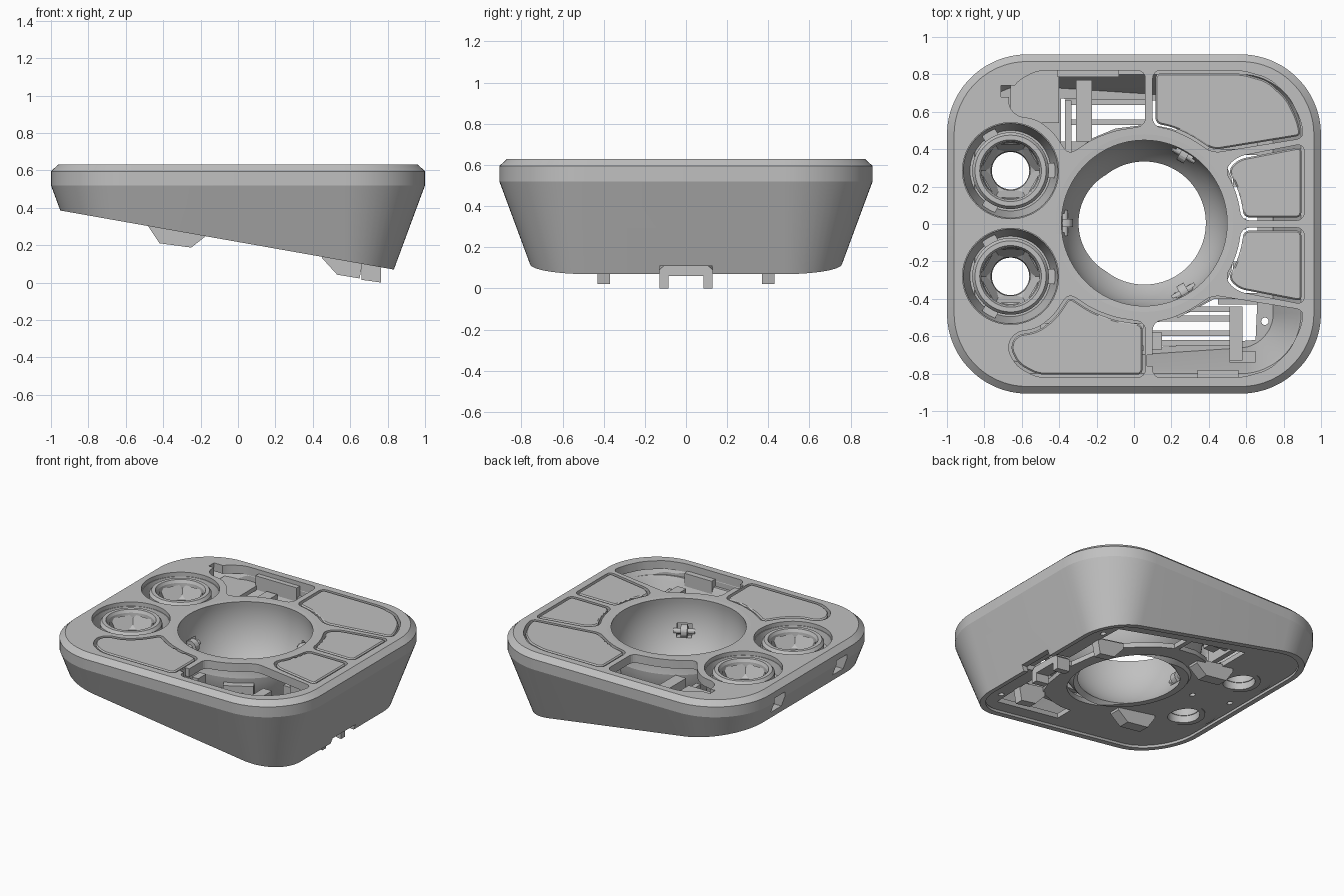
import bpy, bmesh, math
from mathutils import Matrix, Vector

cube = bpy.data.objects.get("Cube")
if cube:
    bpy.data.objects.remove(cube)

grey = bpy.data.materials.new("matte grey")
grey.use_nodes = True
COLOUR = (0.53, 0.53, 0.53, 1)
grey.diffuse_color = COLOUR
grey.node_tree.nodes["Principled BSDF"].inputs["Base Color"].default_value = COLOUR

TOP, UNDER = 0.63, 0.57
BALL = Vector((0.055, 0.005, 0))
KNOBS = [(-0.66, 0.285), (-0.66, -0.28)]
SLOPE = 0.177


def base_z(x):
    return 0.217 - SLOPE * x


def finish(name, bm):
    bmesh.ops.recalc_face_normals(bm, faces=bm.faces[:])
    mesh = bpy.data.meshes.new(name)
    bm.to_mesh(mesh)
    bm.free()
    mesh.materials.append(grey)
    ob = bpy.data.objects.new(name, mesh)
    bpy.context.collection.objects.link(ob)
    return ob


def prism(name, pts, lo, hi, axis="Z", radius=0, gap=0, edge=0):
    """Extruded outline with optional rounded corners, inset and top bevel."""
    bm = bmesh.new()
    face = bm.faces.new([bm.verts.new((a, b, 0)) for a, b in pts])
    if radius:
        bmesh.ops.bevel(bm, geom=bm.verts[:], offset=radius, segments=4,
                        profile=0.5, affect="VERTICES", clamp_overlap=True)
        face = bm.faces[:][0]
    if gap:
        rim = bmesh.ops.inset_region(bm, faces=[face], thickness=gap,
                                     use_boundary=True, use_even_offset=True)["faces"]
        bmesh.ops.delete(bm, geom=rim, context="FACES")
    out = bmesh.ops.extrude_face_region(bm, geom=bm.faces[:])["geom"]
    raised = {g for g in out if isinstance(g, bmesh.types.BMVert)}
    for v in bm.verts:
        v.co.z = hi if v in raised else lo
    if edge:
        top = [e for e in bm.edges if all(v in raised for v in e.verts)]
        bmesh.ops.bevel(bm, geom=top, offset=edge, segments=1, affect="EDGES")
    for v in bm.verts:
        a, b, c = v.co
        v.co = {"Z": (a, b, c), "Y": (a, c, b), "X": (c, a, b)}[axis]
    return finish(name, bm)


def box(name, x0, x1, y0, y1, z0, z1):
    return prism(name, [(x0, y0), (x1, y0), (x1, y1), (x0, y1)], z0, z1)


def loft(bm, rings, closed=False):
    pairs = list(zip(rings, rings[1:])) + ([(rings[-1], rings[0])] if closed else [])
    for a, b in pairs:
        for i in range(len(a)):
            j = (i + 1) % len(a)
            bm.faces.new((a[i], a[j], b[j], b[i]))
    if not closed:
        bm.faces.new(rings[0])
        bm.faces.new(rings[-1])


def disc(x, y, r, segs=64):
    return [(x + r * math.cos(math.tau * i / segs),
             y + r * math.sin(math.tau * i / segs)) for i in range(segs)]


def lathe(name, profile, centre, segs=64):
    bm = bmesh.new()
    loft(bm, [[bm.verts.new((x, y, z)) for x, y in disc(centre[0], centre[1], r, segs)]
              for r, z in profile], closed=True)
    return finish(name, bm)


def cut(ob, cutters):
    for c in cutters:
        c.hide_render = True
        m = ob.modifiers.new("cut", "BOOLEAN")
        m.operation, m.solver, m.object = "DIFFERENCE", "EXACT", c
        bpy.context.view_layer.objects.active = ob
        bpy.ops.object.modifier_apply(modifier=m.name)
        bpy.data.objects.remove(c)


def flip(pts):
    return [(x, -y) for x, y in pts]


def around_ball(ob, angle):
    ob.data.transform(Matrix.Translation(BALL) @ Matrix.Rotation(angle, 4, "Z"))
    return ob


# Rounded rectangle at a height, or lying on the sloping base
def ring(bm, wall, z=None, lift=0):
    verts = []
    for i in range(64):
        quarter, step = divmod(i, 16)
        t = math.radians(90) * (quarter + step / 15)
        sx, sy = (1, -1, -1, 1)[quarter], (1, 1, -1, -1)[quarter]
        d = 0
        for _ in range(8):
            r = 0.43 - wall - d
            x, y = 0.57 * sx + r * math.cos(t), 0.477 * sy + r * math.sin(t)
            h = base_z(x) + lift if z is None else z
            d = max(0, 0.37 * (0.52 - h))
        verts.append(bm.verts.new((x, y, h)))
    return verts


# Housing: tapering tub with a rebated open base
bm = bmesh.new()
loft(bm, [ring(bm, 0.038, TOP), ring(bm, 0, 0.595), ring(bm, 0, 0.52), ring(bm, 0),
          ring(bm, 0.04), ring(bm, 0.04, lift=0.055), ring(bm, 0.115, lift=0.055),
          ring(bm, 0.115, 0.5), ring(bm, 0.085, UNDER)])
housing = finish("housing", bm)

# Outlines of the key openings
large = [(0.1, 0.82), (0.58, 0.82), (0.72, 0.78), (0.83, 0.68), (0.89, 0.56),
         (0.91, 0.46), (0.42, 0.38), (0.3, 0.46), (0.2, 0.505), (0.1, 0.525)]
small = [(0.91, 0.43), (0.91, 0.02), (0.575, 0.02), (0.56, 0.12), (0.53, 0.21),
         (0.485, 0.29), (0.55, 0.36)]
thumb = [(0.06, -0.82), (-0.52, -0.82), (-0.63, -0.76), (-0.68, -0.66), (-0.64, -0.58),
         (-0.52, -0.56), (-0.43, -0.49), (-0.35, -0.37), (-0.22, -0.455),
         (-0.1, -0.5), (0.06, -0.525)]
keys = {"back_key": large, "side_key_back": small,
        "side_key_front": flip(small), "front_key": thumb}
openings = list(keys.values()) + [flip(large), flip(thumb)]

cutters = [prism("opening", p, 0.53, 0.7, radius=0.04) for p in openings]
cutters.append(prism("ball_opening", disc(BALL.x, BALL.y, 0.475, 96), 0.5, 0.7))
for x, y in KNOBS:
    cutters.append(prism("knob_opening", disc(x, y, 0.257), 0.43, 0.7))
    cutters.append(box("side_slot", -1.1, -0.85, y * 1.25 - 0.06, y * 1.25 + 0.06, 0.44, 0.55))
cutters.append(box("rim_notch", 0.6, 1, -0.13, 0.13, -0.1, 0.11))
cutters.append(box("clip_slot_back", -0.71, -0.64, 0.68, 0.74, 0.55, 0.7))
cutters.append(box("clip_slot_front", 0.07, 0.12, -0.76, -0.7, 0.55, 0.7))
cut(housing, cutters)

# Sloping base plate with openings for the ball, knobs and switches
bm = bmesh.new()
loft(bm, [ring(bm, 0.045, lift=0.02), ring(bm, 0.045, lift=0.055)])
base_plate = finish("base_plate", bm)
back_gap = [(-0.39, 0.4), (-0.39, 0.67), (0.06, 0.66), (0.06, 0.53), (-0.1, 0.51),
            (-0.22, 0.46), (-0.34, 0.37)]
front_gap = [(0.1, -0.53), (0.1, -0.66), (0.65, -0.62), (0.66, -0.4), (0.43, -0.4),
             (0.3, -0.47), (0.2, -0.51)]
side_gap = [(0.56, 0.03), (0.66, 0.03), (0.66, 0.37), (0.47, 0.37), (0.52, 0.25)]
holes = [back_gap, front_gap, flip(front_gap), side_gap, flip(side_gap),
         disc(BALL.x, BALL.y, 0.4, 96)]
holes += [disc(x, y, 0.105) for x, y in KNOBS]
holes += [disc(x, y, 0.02, 16) for x, y in ((0.7, -0.52), (0.7, 0.52), (-0.82, 0), (-0.5, 0))]
cut(base_plate, [prism("base_hole", h, -0.2, 0.6) for h in holes]
    + [box("base_notch", 0.6, 1, -0.13, 0.13, -0.1, 0.2)])

# Flush keys, each with a stem beneath
for name, pts in keys.items():
    prism(name, pts, 0.56, TOP, radius=0.04, gap=0.015, edge=0.008)
    cx = sum(p[0] for p in pts) / len(pts)
    cy = sum(p[1] for p in pts) / len(pts)
    box(name + "_stem", cx - 0.05, cx + 0.05, cy - 0.05, cy + 0.05, 0.42, 0.57)

# Ball cup with three bearing pockets, trimmed along the base slope
arc = [math.radians(10 - 53 * i / 14) for i in range(15)]
inner = [(0.45 * math.cos(t), 0.55 + 0.45 * math.sin(t)) for t in arc]
outer = [(0.49 * math.cos(t), 0.55 + 0.49 * math.sin(t)) for t in arc[:3:-1]]
cup = lathe("ball_cup", inner + outer + [(0.475, UNDER), (0.475, TOP)], BALL, 96)
angles = [math.radians(a) for a in (60, 180, 300)]
pockets = [around_ball(box("pocket", 0.34, 0.6, -0.05, 0.05, 0.36, 0.45), a) for a in angles]
below = [(-1, base_z(-1)), (1, base_z(1)), (1, -1), (-1, -1)]
cut(cup, pockets + [prism("base_trim", below, -1, 1, "Y")])
web = [(0.44, 0.47), (0.53, 0.47), (0.53, 0.35), (0.44, 0.35)]
for a in angles:
    for y in (-0.075, 0.075):
        around_ball(prism("bearing_bracket", web, y - 0.025, y + 0.025, "Y"), a)
    around_ball(box("bearing_back", 0.48, 0.53, -0.06, 0.06, 0.35, 0.47), a)
    around_ball(prism("bearing_axle", [(r, z + 0.4) for r, z in disc(0.425, 0, 0.018, 12)],
                      -0.07, 0.07, "Y"), a)
    around_ball(prism("bearing_roller", [(r, z + 0.4) for r, z in disc(0.425, 0, 0.045, 20)],
                      -0.022, 0.022, "Y"), a)

# Rotary knobs with six-sided sockets in funnel-shaped wells
for x, y in KNOBS:
    lathe("knob_well", [(0.253, 0.6), (0.215, 0.42), (0.105, 0.42), (0.105, 0.36),
                        (0.14, 0.36), (0.14, 0.39), (0.23, 0.39), (0.265, 0.6)], (x, y))
    lathe("knob_ring", [(0.205, 0.42), (0.205, 0.6), (0.19, 0.62), (0.165, 0.62),
                        (0.155, 0.6), (0.15, 0.54), (0.105, 0.5), (0.1, 0.41),
                        (0.145, 0.41)], (x, y))
    lathe("knob_socket", [(0.165, 0.585), (0.118, 0.5), (0.165, 0.5)], (x, y), 6)
    for i in range(3):
        tab = box("knob_tab", 0.2, 0.245, -0.04, 0.04, 0.43, 0.53)
        tab.data.transform(Matrix.Translation((x, y, 0)) @ Matrix.Rotation(i * math.tau / 3, 4, "Z"))

# Switch frames in the two open wells
box("back_well_shelf", -0.66, -0.4, 0.54, 0.82, 0.5, 0.53)
box("back_frame_post", -0.31, -0.225, 0.44, 0.77, 0.38, 0.52)
box("back_frame_rail", -0.37, -0.335, 0.36, 0.66, 0.34, 0.46)
box("back_stop", -0.41, -0.08, 0.785, 0.825, 0.48, 0.6)
for y in (0.53, 0.635):
    box("back_frame_bar", -0.37, 0.06, y, y + 0.03, 0.36, 0.44)
box("front_frame_post", 0.51, 0.58, -0.73, -0.44, 0.34, 0.5)
box("front_frame_foot", 0.51, 0.65, -0.74, -0.68, 0.34, 0.46)
box("front_stop", 0.34, 0.56, -0.82, -0.78, 0.48, 0.58)
for y in (-0.47, -0.52, -0.6, -0.65):
    box("front_frame_bar", 0.1, 0.52, y, y + 0.03, 0.32, 0.42)
box("front_well_block", 0.1, 0.15, -0.67, -0.58, 0.4, 0.56)

# Hidden frames carrying the remaining keys
for y in (0.56, 0.68):
    box("back_key_bar", 0.12, 0.7, y, y + 0.03, 0.36, 0.44)
    box("front_key_bar", -0.5, 0.05, -y, 0.03 - y, 0.4, 0.47)
for y in (-0.22, 0.22):
    box("side_key_bar", 0.53, 0.78, y - 0.02, y + 0.02, 0.3, 0.45)

# Cable arch and feet below the base
arch = [(-0.13, 0), (-0.085, 0), (-0.085, 0.06), (0.085, 0.06), (0.085, 0),
        (0.13, 0), (0.13, 0.09), (0.105, 0.112), (-0.105, 0.112), (-0.13, 0.09)]
cable_arch = prism("cable_arch", arch, 0.66, 0.765, "X")
for v in cable_arch.data.vertices:
    v.co.z += 0.155 * (0.755 - v.co.x) if v.co.x < 0.7 else 0
foot = [(0.45, 0.17), (0.45, 0.13), (0.53, 0.042), (0.65, 0.022), (0.67, 0.13)]
rear_foot = [(-0.48, 0.34), (-0.48, 0.3), (-0.42, 0.21), (-0.25, 0.187), (-0.17, 0.25), (-0.17, 0.28)]
for y in (-0.4, 0.4):
    prism("foot", foot, y - 0.03, y + 0.03, "Y")
    prism("rear_foot", rear_foot, y - 0.04, y + 0.04, "Y")

# Smooth curved surfaces while keeping corners crisp; keys stay flat
bpy.ops.object.select_all(action="DESELECT")
for ob in bpy.context.scene.objects:
    if ob.type == "MESH" and "key" not in ob.name:
        ob.select_set(True)
        bpy.context.view_layer.objects.active = ob
bpy.ops.object.shade_smooth_by_angle(angle=math.radians(18))
